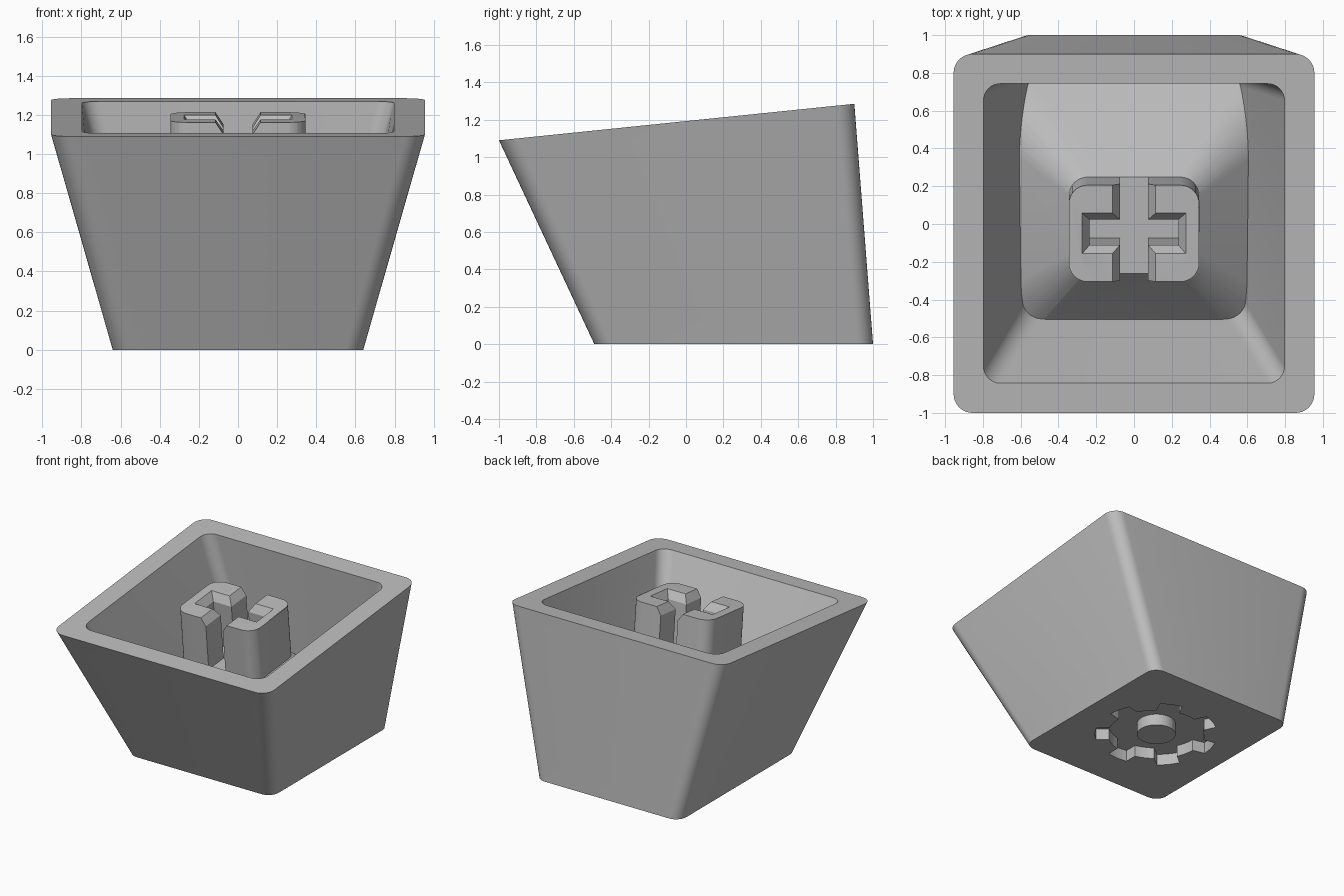
import bpy
import bmesh
import math
from mathutils import Matrix, Vector

if "Cube" in bpy.data.objects:
    bpy.data.objects.remove(bpy.data.objects["Cube"], do_unlink=True)

# Frame of the slanted rim: origin at its centre, z along the stem axis
TILT = math.atan2(0.195, 1.9)
RIM = Matrix.Translation((0, -0.05, 1.1875)) @ Matrix.Rotation(TILT, 4, "X")
FLAT = Matrix.Translation((0, 0.255, 0))  # centre of the flat underside
THROW = 0.42                              # stem length


def ring(hx, hy, z, rx=0.0, ry=None, frame=RIM, steps=8):
    """Rounded rectangle in a frame; no radius gives plain corners."""
    ry = rx if ry is None else ry
    pts = []
    for quarter, (sx, sy) in enumerate(((1, 1), (-1, 1), (-1, -1), (1, -1))):
        for i in range(steps + 1 if rx else 1):
            a = (quarter + i / steps) * math.pi / 2
            pts.append(frame @ Vector((sx * (hx - rx) + rx * math.cos(a) * bool(rx),
                                       sy * (hy - ry) + ry * math.sin(a) * bool(rx), z)))
    return pts


def loft(name, rings):
    """Closed solid skinned through rings of equal length."""
    bm = bmesh.new()
    rows = [[bm.verts.new(p) for p in r] for r in rings]
    n = len(rows[0])
    for low, high in zip(rows, rows[1:]):
        for i in range(n):
            j = (i + 1) % n
            bm.faces.new((low[i], low[j], high[j], high[i]))
    bm.faces.new(rows[0][::-1])
    bm.faces.new(rows[-1])
    bmesh.ops.recalc_face_normals(bm, faces=bm.faces)
    mesh = bpy.data.meshes.new(name)
    bm.to_mesh(mesh)
    bm.free()
    obj = bpy.data.objects.new(name, mesh)
    bpy.context.collection.objects.link(obj)
    return obj


def blend(a, b, start, end, count=10):
    """Rings spaced evenly along the straight lines from ring a to ring b."""
    ts = [start + (end - start) * k / count for k in range(count + 1)]
    return [[p.lerp(q, t) if 0 <= t <= 1 else p + (q - p) * t for p, q in zip(a, b)]
            for t in ts]


def cut(target, *tools):
    """Subtract the tools from the target and discard them."""
    bpy.context.view_layer.objects.active = target
    for tool in tools:
        mod = target.modifiers.new("cut", "BOOLEAN")
        mod.operation, mod.solver, mod.object = "DIFFERENCE", "EXACT", tool
        bpy.ops.object.modifier_apply(modifier=mod.name)
        bpy.data.objects.remove(tool, do_unlink=True)


# Outer shell, from the flat underside up to the slanted rim
cap = loft("cap_shell", blend(ring(0.64, 0.745, 0, 0.09, frame=FLAT),
                              ring(0.955, 0.955, 0, 0.1), 0, 1))

# Cavity with walls parallel to the shell
cavity = loft("cavity", blend(
    ring(0.482, 0.587, 0.105, 0.09, frame=FLAT),
    ring(0.797, 0.797, 0, 0.09), 0, 1.05))

# Stem with a cross-shaped slot, chamfered at the mouth
SX, SY, SR = 0.345, 0.257, 0.1
stem = loft("stem", [ring(SX, SY, -THROW - 0.1, SR), ring(SX, SY, 0, SR)])
long_slot = loft("long_slot", [ring(0.075, 0.4, -THROW - 0.02), ring(0.075, 0.4, -0.06),
                               ring(0.135, 0.4, 0.03)])
short_slot = loft("short_slot", [ring(0.235, 0.068, -THROW - 0.02),
                                 ring(0.235, 0.068, -0.06), ring(0.295, 0.128, 0.03)])
cut(stem, long_slot, short_slot)

# Flared support spreading at 45 degrees from the stem foot to the walls
GROW = 1.0
flare = loft("flare", [
    ring(SX + GROW, SY + GROW, -THROW - GROW, SR * (1 + GROW / SX), SR * (1 + GROW / SY)),
    ring(SX, SY, -THROW, SR)])
cut(cavity, flare, stem)
cut(cap, cavity)

# Gear-shaped recess in the underside, with a round boss left in the middle
TEETH, ROOT, TIP, DEPTH = 7, 0.355, 0.45, 0.09
pitch = 2 * math.pi / TEETH
outline = []
for k in range(TEETH):
    mid = -math.pi / 2 + k * pitch
    for radius, start, end in ((TIP, -0.21, 0.21), (ROOT, 0.27, 0.73)):
        for i in range(6):
            a = mid + pitch * (start + (end - start) * i / 5)
            outline.append(Vector((radius * math.cos(a), radius * math.sin(a), 0)))
gear = loft("gear_recess", [[FLAT @ (p + Vector((0, 0, z))) for p in outline]
                            for z in (-0.1, DEPTH)])
boss = loft("boss", [ring(0.142, 0.142, z, 0.142, frame=FLAT) for z in (-0.2, 0.2)])
bmesh_clean = bmesh.new()
bmesh_clean.from_mesh(boss.data)
bmesh.ops.remove_doubles(bmesh_clean, verts=bmesh_clean.verts, dist=0.0001)
bmesh_clean.to_mesh(boss.data)
bmesh_clean.free()
cut(gear, boss)
cut(cap, gear)

# Single grey material
grey = bpy.data.materials.new("plain_grey")
grey.use_nodes = True
colour = (0.5, 0.5, 0.5, 1)
grey.diffuse_color = colour
grey.node_tree.nodes["Principled BSDF"].inputs["Base Color"].default_value = colour
cap.data.materials.clear()
cap.data.materials.append(grey)

# Soft corners, crisp edges
bpy.ops.object.select_all(action="DESELECT")
cap.select_set(True)
bpy.context.view_layer.objects.active = cap
bpy.ops.object.shade_smooth_by_angle(angle=math.radians(30))
